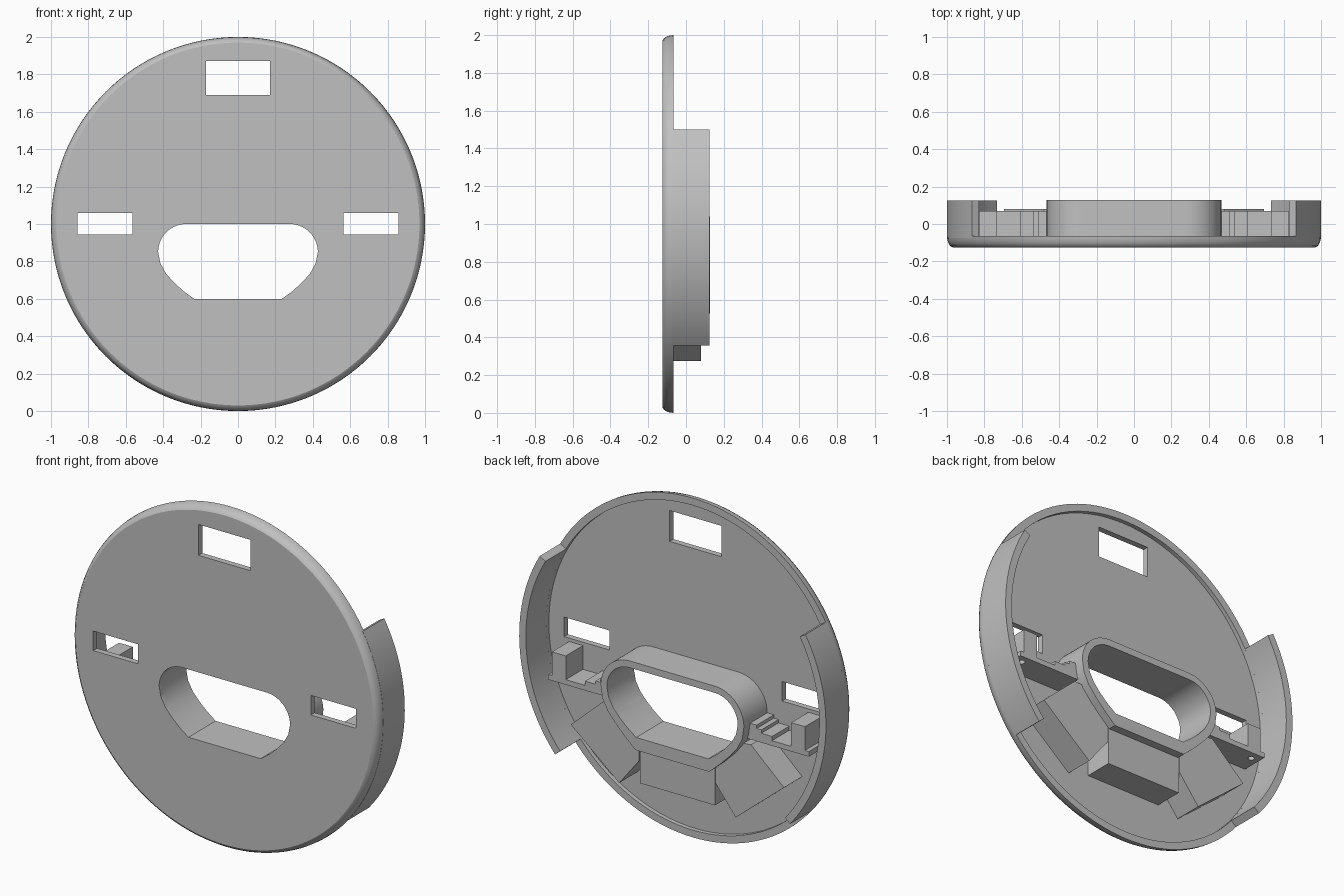
import bpy, bmesh, math
from mathutils import Vector, Matrix

cube = bpy.data.objects.get("Cube")
if cube:
    bpy.data.objects.remove(cube, do_unlink=True)

GREY = (0.53, 0.53, 0.53, 1)
mat = bpy.data.materials.new("plain grey")
mat.use_nodes = True
mat.diffuse_color = GREY
mat.node_tree.nodes["Principled BSDF"].inputs["Base Color"].default_value = GREY

BACK = -0.09    # inner surface of the plate
RIM = -0.065    # top of the rim
TOP = 0.125     # rear edge of walls and tube


def finish(name, bm):
    bmesh.ops.recalc_face_normals(bm, faces=bm.faces)
    mesh = bpy.data.meshes.new(name)
    bm.to_mesh(mesh)
    bm.free()
    mesh.materials.append(mat)
    ob = bpy.data.objects.new(name, mesh)
    bpy.context.collection.objects.link(ob)
    return ob


def prism(name, outline, y0, y1):
    """Extrude an x-z outline along y."""
    bm = bmesh.new()
    face = bm.faces.new([bm.verts.new((x, y0, z)) for x, z in outline])
    new = bmesh.ops.extrude_face_region(bm, geom=[face])["geom"]
    verts = [v for v in new if isinstance(v, bmesh.types.BMVert)]
    bmesh.ops.translate(bm, verts=verts, vec=(0, y1 - y0, 0))
    return finish(name, bm)


def box(name, x0, x1, y0, y1, z0, z1):
    return prism(name, [(x0, z0), (x1, z0), (x1, z1), (x0, z1)], y0, y1)


def side_box(name, s, x0, x1, y0, y1, z0, z1):
    return box(name, min(s * x0, s * x1), max(s * x0, s * x1), y0, y1, z0, z1)


def arc(cx, cz, r, a0, a1, n):
    angles = [math.radians(a0 + (a1 - a0) * i / n) for i in range(n + 1)]
    return [(cx + r * math.cos(a), cz + r * math.sin(a)) for a in angles]


def mirrored(half):
    return half + [(-x, z) for x, z in reversed(half)]


def cut(ob, cutter):
    mod = ob.modifiers.new("cut", 'BOOLEAN')
    mod.operation = 'DIFFERENCE'
    mod.solver = 'EXACT'
    mod.object = cutter
    bpy.context.view_layer.objects.active = ob
    bpy.ops.object.modifier_apply(modifier=mod.name)


# Opening and tube outlines: rounded top, tapering to a flat bottom
lower = [(.415, .79), (.385, .735), (.34, .685), (.29, .64), (.235, .60)]
lower_out = [(.456, .775), (.423, .71), (.373, .65), (.31, .587), (.24, .525)]
opening = prism("opening_cutter", mirrored(arc(.277, .85, .15, 90, 0, 14) + lower), -0.3, 0.3)
tube = prism("oval_tube", mirrored(arc(.277, .85, .19, 90, 0, 14) + lower_out), BACK - 0.01, TOP + 0.003)

# Round plate: profile turned around the y axis
profile = [(0, -.125), (.97, -.125), (.983, -.117), (.992, -.103),
           (.998, -.085), (1, RIM), (.957, RIM), (.957, BACK), (0, BACK)]
bm = bmesh.new()
vs = [bm.verts.new((r, y, 1)) for r, y in profile]
es = [bm.edges.new(pair) for pair in zip(vs, vs[1:])]
bmesh.ops.spin(bm, geom=vs + es, cent=(0, 0, 1), axis=(0, 1, 0),
               angle=math.tau, steps=128, use_duplicate=False)
bmesh.ops.remove_doubles(bm, verts=bm.verts, dist=1e-4)
plate = finish("round_plate", bm)

# Windows through the plate
cutters = [opening, box("top_window_cutter", -.17, .17, -.3, .3, 1.69, 1.872)]
for s in (1, -1):
    cutters.append(side_box("side_window_cutter", s, .563, .857, -.3, .3, .945, 1.06))
for c in cutters:
    cut(plate, c)
cut(tube, opening)
smooth = [plate, tube]

# Block below the tube
foot = box("lower_block", -.245, .245, BACK - .01, .08, .31, .56)

for s, side in ((1, "left"), (-1, "right")):
    # Curved side wall
    pts = arc(0, 1, 1, -40, 30, 32) + arc(0, 1, .957, 30, -40, 32)
    smooth.append(prism(side + "_wall", [(s * x, z) for x, z in pts], RIM - .01, TOP))

    # Angled block beside the tube
    pts = [(.38, .275), (.695, .535), (.48, .73), (.36, .72), (.25, .56), (.25, .44)]
    wedge = prism(side + "_angled_block", [(s * x, z) for x, z in pts], BACK - .01, .08)
    cut(wedge, opening)

    # Shelf with a small hole, an end block and steps towards the tube
    shelf = side_box(side + "_shelf", s, .45, .85, BACK - .01, .07, .755, .785)
    cut(shelf, opening)
    bm = bmesh.new()
    bmesh.ops.create_cone(bm, cap_ends=True, segments=20, radius1=.018, radius2=.018, depth=.1,
                          matrix=Matrix.Translation(Vector((s * .80, .02, .77))))
    hole = finish("shelf_hole_cutter", bm)
    cut(shelf, hole)
    cutters.append(hole)
    side_box(side + "_shelf_block", s, .735, .825, BACK - .01, .07, .785, .925)
    for i, (x0, x1, z) in enumerate([(.455, .51, .85), (.51, .54, .83), (.54, .61, .81)]):
        side_box(f"{side}_shelf_step_{i + 1}", s, x0, x1, BACK - .01, .07, .78, z)

for c in cutters:
    bpy.data.objects.remove(c, do_unlink=True)

# Smooth the round parts, keep hard edges sharp
bpy.ops.object.select_all(action='DESELECT')
for ob in smooth:
    ob.select_set(True)
bpy.context.view_layer.objects.active = plate
bpy.ops.object.shade_smooth_by_angle(angle=math.radians(30))
